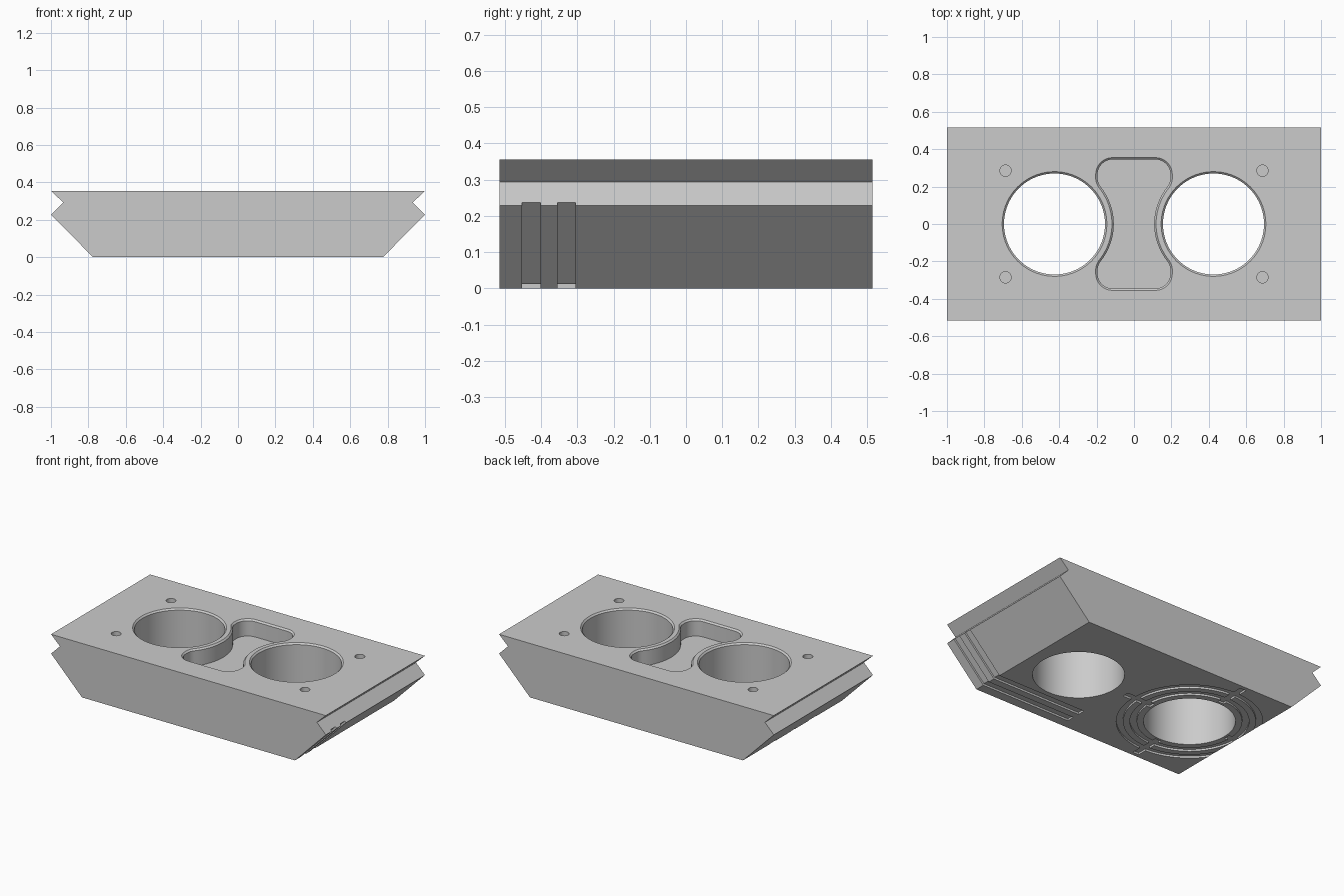
import bpy, bmesh, math

if "Cube" in bpy.data.objects:
    bpy.data.objects.remove(bpy.data.objects["Cube"])

H, DEPTH = 0.355, 0.515          # block height, half depth
HOLE_X, HOLE_R = 0.425, 0.27     # large bores
CUT = 0.0125                     # depth of the decorative grooves

grey = bpy.data.materials.new("light_grey")
grey.diffuse_color = (0.6, 0.6, 0.6, 1)
grey.use_nodes = True
grey.node_tree.nodes["Principled BSDF"].inputs["Base Color"].default_value = grey.diffuse_color


def loft(name, rings, closed=False):
    """Skin equal-length rings of points; cap the ends unless closed."""
    bm = bmesh.new()
    vs = [[bm.verts.new(p) for p in r] for r in rings]
    n = len(vs[0])
    pairs = list(zip(vs, vs[1:])) + ([(vs[-1], vs[0])] if closed else [])
    for a, b in pairs:
        for i in range(n):
            j = (i + 1) % n
            bm.faces.new((a[i], a[j], b[j], b[i]))
    if not closed:
        bm.faces.new(vs[0])
        bm.faces.new(vs[-1])
    bmesh.ops.recalc_face_normals(bm, faces=bm.faces)
    me = bpy.data.meshes.new(name)
    bm.to_mesh(me)
    bm.free()
    me.materials.append(grey)
    ob = bpy.data.objects.new(name, me)
    bpy.context.collection.objects.link(ob)
    return ob


def circle(x, y, r, z, n=72):
    return [(x + r * math.cos(2 * math.pi * i / n),
             y + r * math.sin(2 * math.pi * i / n), z) for i in range(n)]


def extrude_y(name, profile, y0, y1):
    return loft(name, [[(x, y, z) for x, z in profile] for y in (y0, y1)])


def box(name, x0, x1, y0, y1, z0, z1):
    return extrude_y(name, [(x0, z0), (x1, z0), (x1, z1), (x0, z1)], y0, y1)


def arc(cx, cy, r, a0, a1, n):
    return [(cx + r * math.cos(a0 + (a1 - a0) * i / n),
             cy + r * math.sin(a0 + (a1 - a0) * i / n)) for i in range(n + 1)]


def pocket_outline(o, z):
    """Waisted pocket outline, grown outward by o."""
    r, waist, cx = 0.08, 0.317, 0.115
    dx = HOLE_X - cx
    cy = math.sqrt((r + waist) ** 2 - dx ** 2)
    a = math.atan2(cy, dx)
    q = arc(cx, 0.265, r + o, math.pi / 2, 0, 8)
    q += arc(cx, cy, r + o, 0, -a, 6)
    q += arc(HOLE_X, 0, waist - o, math.pi - a, math.pi, 10)[1:]
    right = q + [(x, -y) for x, y in reversed(q[:-1])]
    left = [(-x, -y) for x, y in right]
    return [(x, y, z) for x, y in right + left]


# Main block with V-notched, undercut ends
half = [(0.775, 0), (1, 0.228), (0.935, 0.293), (1, H)]
block = extrude_y("holder_block", half + [(-x, z) for x, z in reversed(half)],
                  -DEPTH, DEPTH)

cutters = []
for s in (-1, 1):
    # Large through bores with a chamfered rim
    x = s * HOLE_X
    cutters.append(loft("bore_cutter", [
        circle(x, 0, HOLE_R, -0.1), circle(x, 0, HOLE_R, H - 0.01),
        circle(x, 0, HOLE_R + 0.01, H), circle(x, 0, HOLE_R + 0.01, H + 0.1)]))
    # Blind screw holes
    for t in (-1, 1):
        cutters.append(loft("screw_hole_cutter", [
            circle(s * 0.687, t * 0.285, 0.03, z, 32) for z in (H - 0.1, H + 0.1)]))

# Waisted centre pocket with a chamfered rim
cutters.append(loft("pocket_cutter", [
    pocket_outline(0, H - 0.11), pocket_outline(0, H - 0.01),
    pocket_outline(0.01, H), pocket_outline(0.01, H + 0.1)]))

# Twin stripe grooves wrapping from the underside up the right end
stripe = [(0.128, -0.05), (0.128, CUT), (0.770, CUT), (1.014, 0.26),
          (1.2, 0.26), (1.2, -0.05)]
for y in (-0.452, -0.355):
    cutters.append(extrude_y("stripe_cutter", stripe, y, y + 0.05))

# Ring grooves and cross grooves around the left bore, underneath
for r0, r1 in ((0.31, 0.35), (0.39, 0.43)):
    cutters.append(loft("ring_cutter", [
        circle(-HOLE_X, 0, r, z) for r, z in
        ((r0, -0.05), (r1, -0.05), (r1, CUT), (r0, CUT))], closed=True))
for s in (-1, 1):
    a, b = sorted((s * 0.285, s * 0.49))
    cutters.append(box("cross_cutter", a - HOLE_X, b - HOLE_X, -0.022, 0.022, -0.05, CUT))
    cutters.append(box("cross_cutter", -HOLE_X - 0.022, -HOLE_X + 0.022, a, b, -0.05, CUT))

# Carve everything out of the block
bpy.context.view_layer.objects.active = block
block.select_set(True)
for c in cutters:
    m = block.modifiers.new("cut", 'BOOLEAN')
    m.operation, m.solver, m.object = 'DIFFERENCE', 'EXACT', c
    bpy.ops.object.modifier_apply(modifier=m.name)
    bpy.data.objects.remove(c)
bpy.ops.object.shade_smooth_by_angle(angle=math.radians(25))
